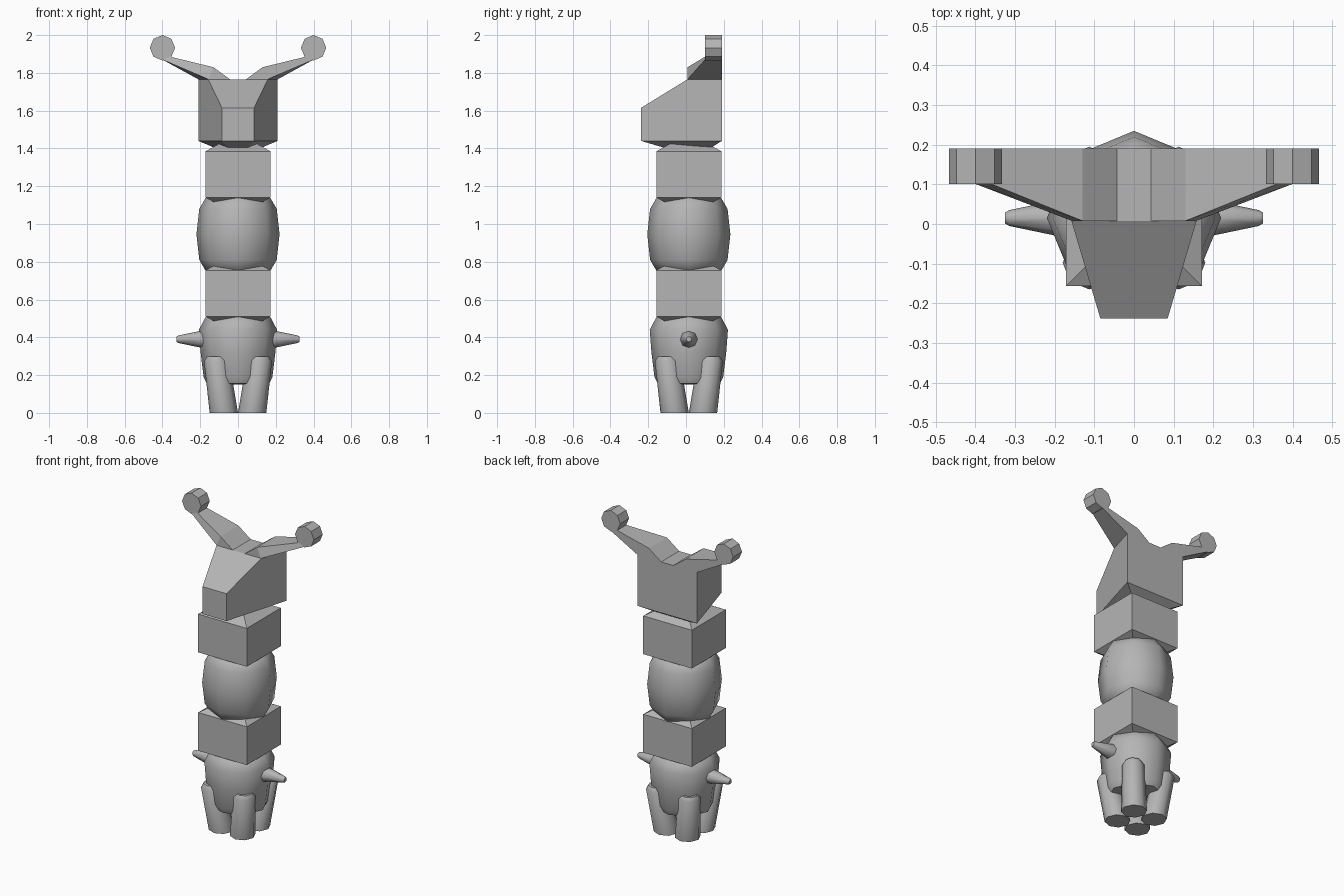
import bpy, bmesh, math
from mathutils import Vector

if "Cube" in bpy.data.objects:
    bpy.data.objects.remove(bpy.data.objects["Cube"])

grey = bpy.data.materials.new("stone_grey")
grey.diffuse_color = (0.46, 0.46, 0.46, 1)
grey.use_nodes = True
grey.node_tree.nodes["Principled BSDF"].inputs["Base Color"].default_value = grey.diffuse_color
CY = 0.015  # depth of the body axis


def build(name, rings, smooth=None):
    """Skin a list of equal-length point rings and cap both ends."""
    bm = bmesh.new()
    loops = [[bm.verts.new(p) for p in ring] for ring in rings]
    n = len(loops[0])
    for a, b in zip(loops, loops[1:]):
        for i in range(n):
            j = (i + 1) % n
            bm.faces.new((a[i], a[j], b[j], b[i]))
    bm.faces.new(loops[0][::-1])
    bm.faces.new(loops[-1])
    bmesh.ops.recalc_face_normals(bm, faces=bm.faces)
    me = bpy.data.meshes.new(name)
    bm.to_mesh(me)
    bm.free()
    me.materials.append(grey)
    ob = bpy.data.objects.new(name, me)
    bpy.context.collection.objects.link(ob)
    if smooth:
        bpy.ops.object.select_all(action='DESELECT')
        ob.select_set(True)
        bpy.context.view_layer.objects.active = ob
        bpy.ops.object.shade_smooth_by_angle(angle=math.radians(smooth))
    return ob


def octagon(c, r, axis='z'):
    """Eight points around a centre, with corners on the axes."""
    pts = []
    for k in range(8):
        u, v = r * math.cos(k * math.pi / 4), r * math.sin(k * math.pi / 4)
        d = {'x': (0, u, v), 'y': (u, 0, v), 'z': (u, v, 0)}[axis]
        pts.append(Vector(c) + Vector(d))
    return pts


def square(h, z):
    return [(-h, CY - h, z), (h, CY - h, z), (h, CY + h, z), (-h, CY + h, z)]


# Box segments with shallow pyramid ends
for name, z0, z1 in (("lower_block", 0.51, 0.755), ("upper_block", 1.14, 1.385)):
    build(name, [square(0.06, z0 - 0.062), square(0.172, z0),
                 square(0.172, z1), square(0.06, z1 + 0.062)])

# Round barrel between the blocks
build("barrel", [octagon((0, CY, z), r) for r, z in
                 ((0.08, 0.72), (0.17, 0.75), (0.205, 0.81), (0.22, 0.945),
                  (0.205, 1.08), (0.17, 1.14), (0.08, 1.17))], 50)

# Tapered base body
build("base_body", [octagon((0, CY, z), r) for r, z in
                    ((0.09, 0.15), (0.165, 0.155), (0.182, 0.19), (0.198, 0.32),
                     (0.207, 0.44), (0.17, 0.51), (0.08, 0.54))], 50)

# Four legs on the diagonals, leaning inward to the ground
for sx, side in ((-1, "left"), (1, "right")):
    for sy, end in ((-1, "front"), (1, "back")):
        build(f"{end}_{side}_leg",
              [octagon((sx * o, CY + sy * o, z), r) for o, r, z in
               ((0.075, 0.075, 0), (0.113, 0.067, 0.275), (0.115, 0.05, 0.298))], 50)
    # Side spikes
    build(f"{side}_spike", [octagon((sx * x, CY, 0.39), r, 'x') for x, r in
                            ((0.12, 0.045), (0.19, 0.046), (0.315, 0.02), (0.325, 0.014))], 50)

    # Horn: cross-sections run outward, tapering in depth toward the tip
    def section(x_top, z_top, x_low, z_low, y, x_back):
        return [(sx * x_top, y, z_top), (sx * x_low, y, z_low),
                (sx * x_back, 0.19, z_low), (sx * x_top, 0.19, z_top)]
    build(f"{side}_horn", [section(0, 1.764, 0, 1.74, 0.008, 0),
                           section(0.04, 1.764, 0.04, 1.74, 0.008, 0.04),
                           section(0.13, 1.83, 0.157, 1.766, 0.008, 0.21),
                           section(0.36, 1.886, 0.40, 1.87, 0.101, 0.40)])
    # Round horn tip
    build(f"{side}_horn_tip", [octagon((sx * 0.40, y, 1.933), 0.067, 'y')
                               for y in (0.101, 0.19)], 30)


# Wedge head with sloped brow and shallow tapered underside
def outline(z_front, z_mid, z_back):
    return [(-0.085, -0.238, z_front), (0.085, -0.238, z_front),
            (0.158, 0.008, z_mid), (0.21, 0.19, z_back),
            (-0.21, 0.19, z_back), (-0.158, 0.008, z_mid)]


under = [(-0.05, -0.11, 1.402), (0.05, -0.11, 1.402), (0.09, 0.01, 1.402),
         (0.12, 0.13, 1.402), (-0.12, 0.13, 1.402), (-0.09, 0.01, 1.402)]
head = build("head", [under, outline(1.44, 1.44, 1.44), outline(1.615, 1.766, 1.766)])
bm = bmesh.new()
bm.from_mesh(head.data)
bm.verts.ensure_lookup_table()
# Split the top along the brow edge so both parts stay flat
bmesh.ops.connect_verts(bm, verts=[bm.verts[14], bm.verts[17]])
bm.to_mesh(head.data)
bm.free()
